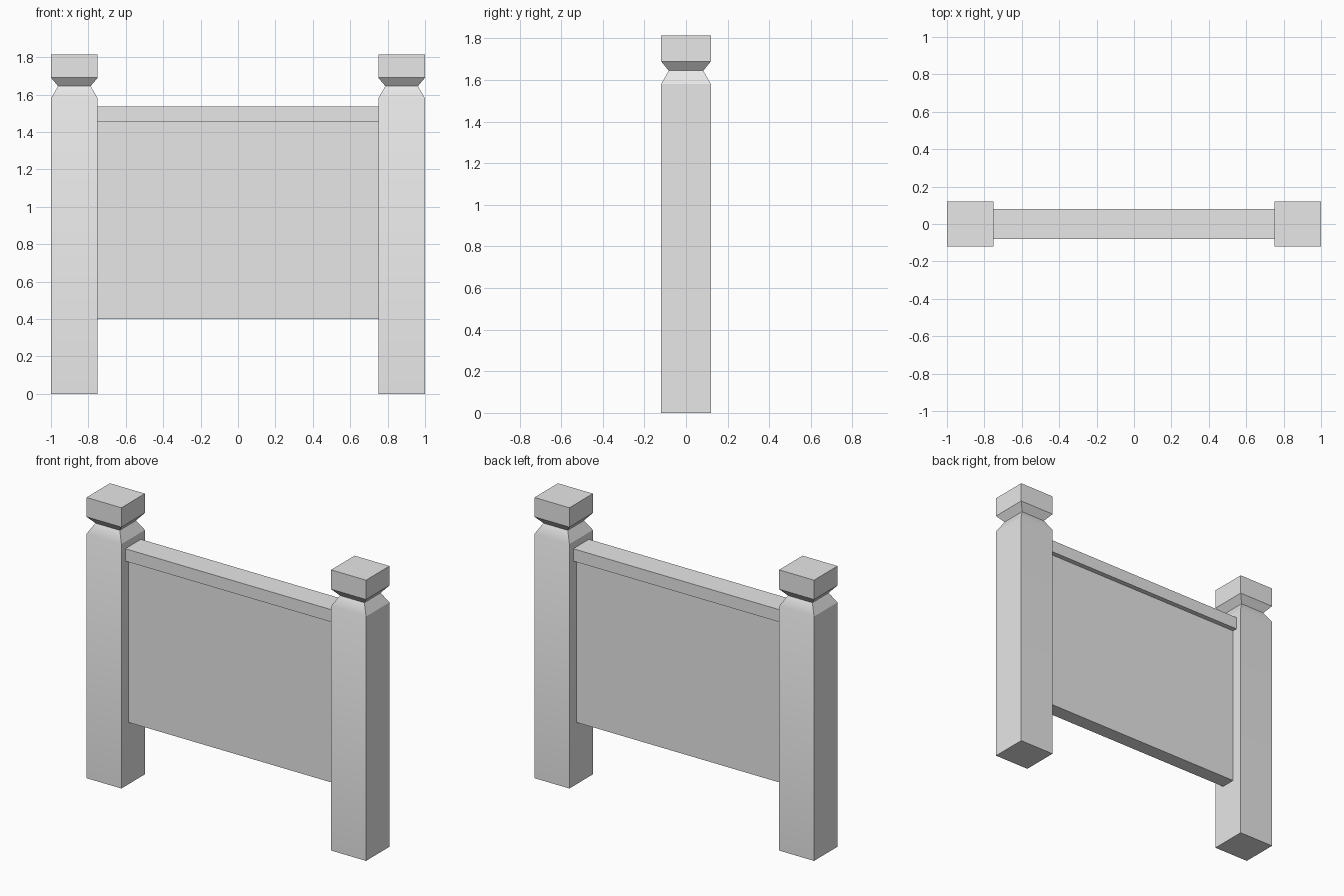
import bpy
import bmesh
from math import radians

cube = bpy.data.objects.get("Cube")
if cube:
    bpy.data.objects.remove(cube, do_unlink=True)

# Single plain grey
grey = bpy.data.materials.new("plain_grey")
grey.use_nodes = True
colour = (0.8, 0.8, 0.8, 1)
grey.diffuse_color = colour
grey.node_tree.nodes["Principled BSDF"].inputs["Base Color"].default_value = colour


def stack(name, x, sections):
    """Solid made of stacked rectangles: (half width, half depth, height)."""
    bm = bmesh.new()
    rings = [[bm.verts.new((sx * w, sy * d, z))
              for sx, sy in ((-1, -1), (1, -1), (1, 1), (-1, 1))]
             for w, d, z in sections]
    for low, high in zip(rings, rings[1:]):
        for i in range(4):
            j = (i + 1) % 4
            bm.faces.new((low[i], low[j], high[j], high[i]))
    bm.faces.new(rings[0][::-1])
    bm.faces.new(rings[-1])
    mesh = bpy.data.meshes.new(name)
    bm.to_mesh(mesh)
    bm.free()
    mesh.materials.append(grey)
    obj = bpy.data.objects.new(name, mesh)
    obj.location.x = x
    bpy.context.collection.objects.link(obj)
    return obj


# Square posts with a pinched neck and block cap
W, D = 0.125, 0.12
post_profile = [(W, D, 0), (W, D, 1.58), (0.087, 0.083, 1.645),
                (W, D, 1.69), (W, D, 1.815)]
for name, x in (("left_post", 0.875), ("right_post", -0.875)):
    post = stack(name, x, post_profile)
    bpy.ops.object.select_all(action="DESELECT")
    post.select_set(True)
    bpy.context.view_layer.objects.active = post
    bpy.ops.object.shade_smooth_by_angle(angle=radians(30))

# Panel and top rail between the posts
stack("panel", 0, [(0.75, 0.048, 0.4), (0.75, 0.048, 1.455)])
stack("top_rail", 0, [(0.75, 0.08, 1.455), (0.75, 0.08, 1.535)])
